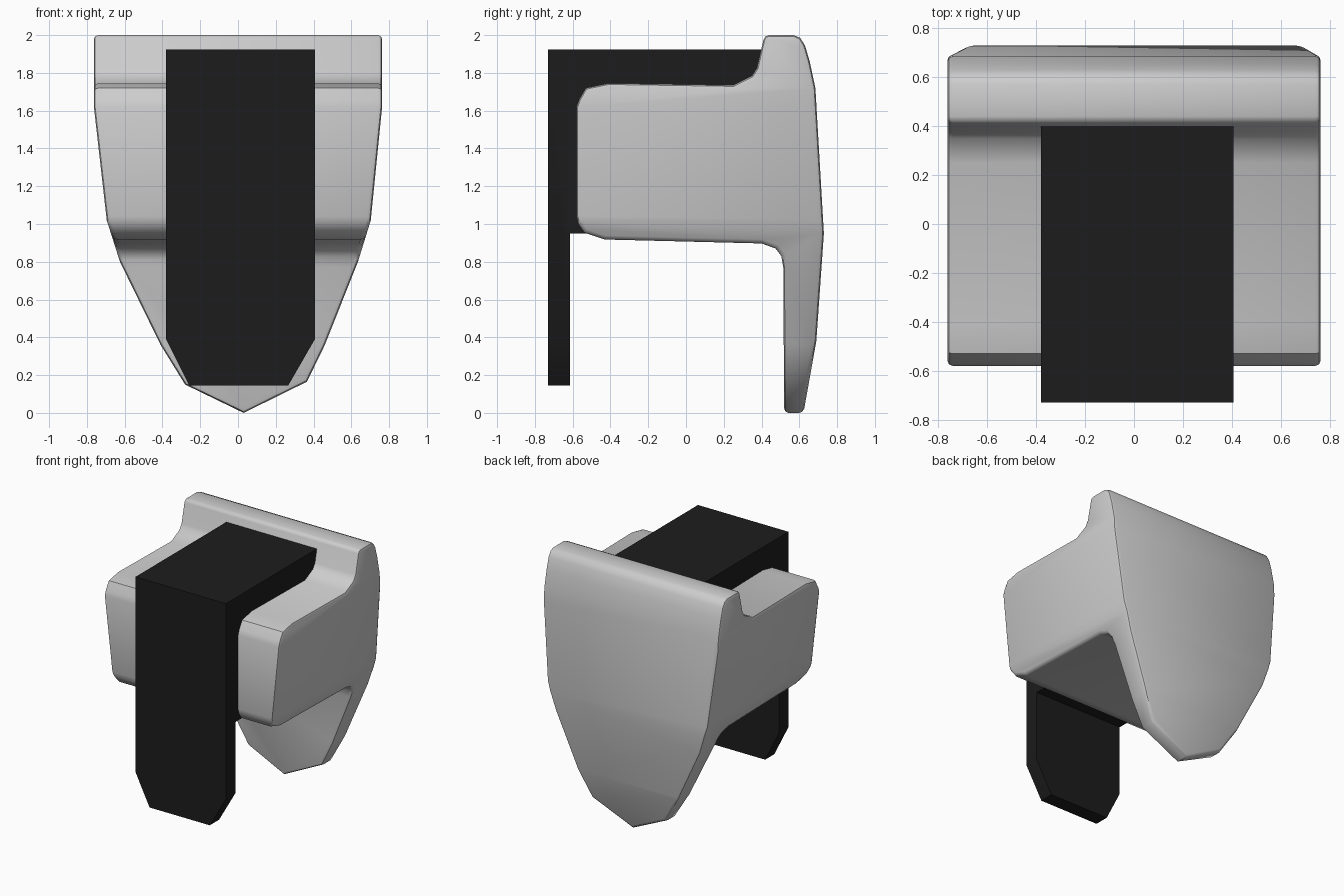
import bpy, bmesh
from math import radians

if "Cube" in bpy.data.objects:
    bpy.data.objects.remove(bpy.data.objects["Cube"])


def prism(name, pts, axis, lo, hi):
    """Extrude a (x,z) outline along y, or a (y,z) profile along x."""
    bm = bmesh.new()
    place = (lambda a, b, t: (t, a, b)) if axis == 'x' else (lambda a, b, t: (a, t, b))
    rings = [[bm.verts.new(place(a, b, t)) for a, b in pts] for t in (lo, hi)]
    n = len(pts)
    bm.faces.new(rings[0])
    bm.faces.new(rings[1])
    for i in range(n):
        j = (i + 1) % n
        bm.faces.new((rings[0][i], rings[0][j], rings[1][j], rings[1][i]))
    bmesh.ops.recalc_face_normals(bm, faces=bm.faces)
    me = bpy.data.meshes.new(name)
    bm.to_mesh(me)
    bm.free()
    ob = bpy.data.objects.new(name, me)
    bpy.context.collection.objects.link(ob)
    return ob


def activate(ob):
    bpy.ops.object.select_all(action='DESELECT')
    ob.select_set(True)
    bpy.context.view_layer.objects.active = ob


def trim(ob, cutter):
    """Keep only the part of ob inside cutter."""
    mod = ob.modifiers.new('trim', 'BOOLEAN')
    mod.operation = 'INTERSECT'
    mod.solver = 'EXACT'
    mod.object = cutter
    activate(ob)
    bpy.ops.object.modifier_apply(modifier=mod.name)
    bpy.data.objects.remove(cutter, do_unlink=True)


# Grey body: side profile of block plus back plate, trimmed to shield outline
side = [(-0.58, 1.62), (-0.565, 1.66), (-0.53, 1.72), (-0.41, 1.745), (0.25, 1.735),
        (0.35, 1.785), (0.375, 1.825), (0.41, 1.975), (0.42, 1.993), (0.44, 2.0),
        (0.57, 2.0), (0.605, 1.985), (0.63, 1.945), (0.655, 1.86), (0.685, 1.72),
        (0.73, 0.95), (0.69, 0.38), (0.613, -0.05), (0.52, -0.05), (0.515, 0.77),
        (0.505, 0.83), (0.475, 0.87), (0.4, 0.897), (-0.43, 0.918), (-0.54, 0.955),
        (-0.57, 1.0), (-0.58, 1.04)]
outline = [(-0.763, 2.1), (-0.763, 1.62), (-0.695, 1.02), (-0.625, 0.8), (-0.41, 0.36),
           (-0.28, 0.15), (0.03, 0.0), (0.365, 0.165), (0.46, 0.36), (0.635, 0.8),
           (0.703, 1.02), (0.763, 1.62), (0.763, 2.1)]
body = prism('body', side, 'x', -1, 1)
trim(body, prism('shield_cutter', outline, 'y', -1, 1))

# Soften the rim where the sides meet the front and back
rim = body.modifiers.new('rim', 'BEVEL')
rim.limit_method = 'ANGLE'
rim.angle_limit = radians(58)
rim.width = 0.022
rim.segments = 2
rim.use_clamp_overlap = False
activate(body)
bpy.ops.object.modifier_apply(modifier=rim.name)
bpy.ops.object.shade_smooth_by_angle(angle=radians(40))

# Black strap: hooks over the block and hangs down in front
hook = [(-0.73, 0.145), (-0.615, 0.145), (-0.615, 0.95), (0.45, 0.95),
        (0.45, 1.8), (0.4, 1.925), (-0.73, 1.925)]
flap = [(-0.38, 2.1), (-0.38, 0.39), (-0.235, 0.1), (0.24, 0.1), (0.407, 0.39), (0.407, 2.1)]
strap = prism('strap', hook, 'x', -1, 1)
trim(strap, prism('strap_cutter', flap, 'y', -1, 1))
black = bpy.data.materials.new('black')
black.diffuse_color = (0.012, 0.012, 0.012, 1)
black.use_nodes = True
black.node_tree.nodes["Principled BSDF"].inputs["Base Color"].default_value = black.diffuse_color
strap.data.materials.clear()
strap.data.materials.append(black)
activate(strap)
bpy.ops.object.shade_smooth_by_angle(angle=radians(30))
